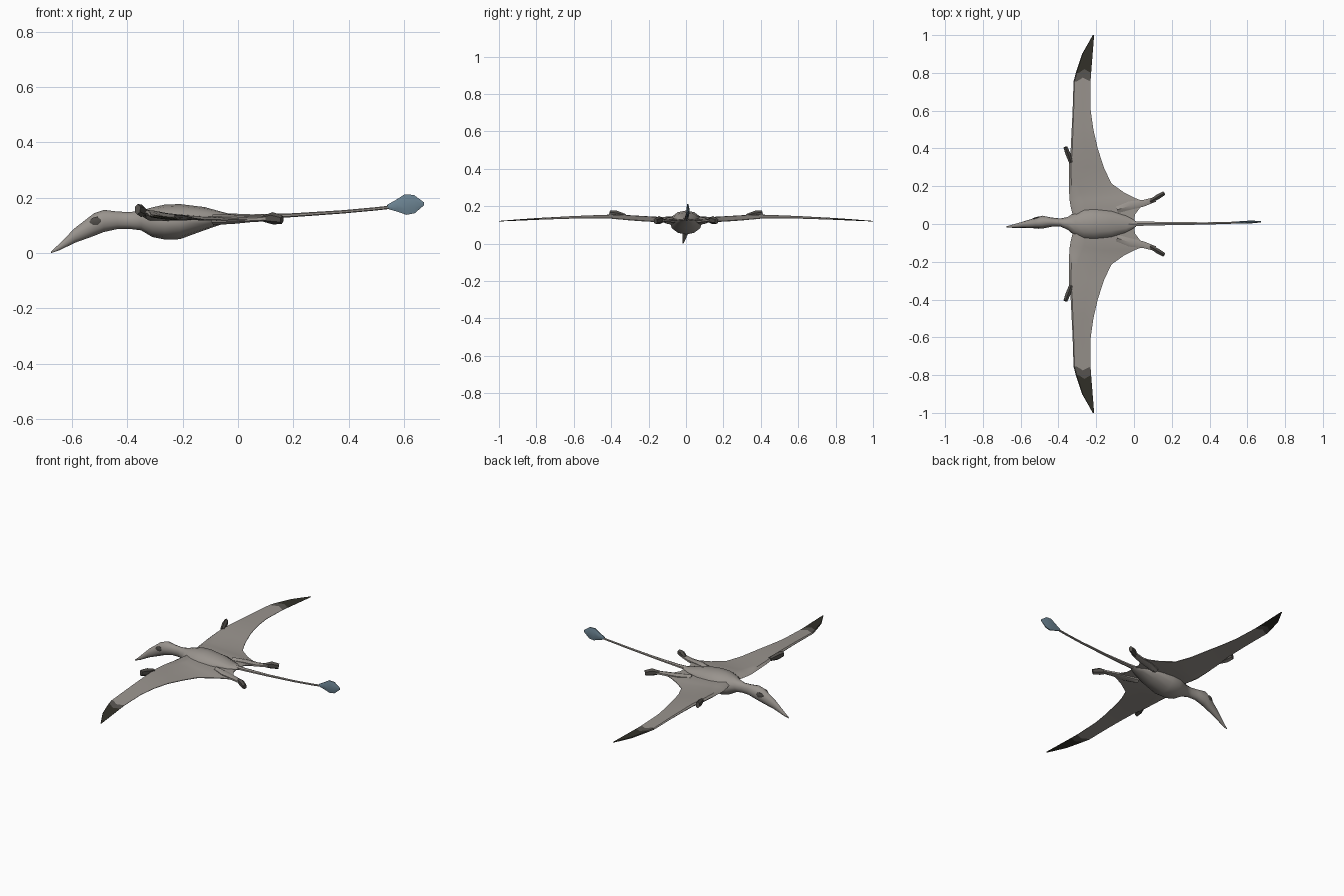
import bpy, bmesh, math
from mathutils import Vector


def material(name, rgb):
    m = bpy.data.materials.new(name)
    m.diffuse_color = (*rgb, 1)
    return m


SKIN = material("warm grey skin", (0.32, 0.295, 0.27))
BAND = material("dark grey band", (0.10, 0.093, 0.083))
TIP = material("black brown tip", (0.032, 0.030, 0.022))
CLAW = material("dark grey claw", (0.085, 0.078, 0.07))
BLUE = material("blue grey vane", (0.15, 0.23, 0.29))


def loft(name, rings, mats, mirror=False, rule=None, angle=40):
    """Skin a list of equal-sized vertex rings and cap both ends."""
    bm = bmesh.new()
    loops = [[bm.verts.new(p) for p in r] for r in rings]
    n = len(rings[0])
    for a, b in zip(loops, loops[1:]):
        for i in range(n):
            j = (i + 1) % n
            bm.faces.new((a[i], a[j], b[j], b[i]))
    bm.faces.new(loops[0][::-1])
    bm.faces.new(loops[-1])
    bmesh.ops.recalc_face_normals(bm, faces=bm.faces)
    if rule:
        for f in bm.faces:
            f.material_index = rule(f.calc_center_median())
    me = bpy.data.meshes.new(name)
    bm.to_mesh(me)
    bm.free()
    ob = bpy.data.objects.new(name, me)
    bpy.context.collection.objects.link(ob)
    for m in mats:
        me.materials.append(m)
    bpy.ops.object.select_all(action='DESELECT')
    ob.select_set(True)
    bpy.context.view_layer.objects.active = ob
    bpy.ops.object.shade_smooth_by_angle(angle=math.radians(angle))
    if mirror:
        mod = ob.modifiers.new("mirror", 'MIRROR')
        mod.use_axis = (False, True, False)
    return ob


def tube(name, path, mat, sides=6, mirror=False, angle=40):
    """Path rows: x, y, z, half width, half height."""
    pts = [Vector(p[:3]) for p in path]
    rings = []
    for i, (p, row) in enumerate(zip(pts, path)):
        d = (pts[min(i + 1, len(pts) - 1)] - pts[max(i - 1, 0)]).normalized()
        side = Vector((0, 0, 1)).cross(d).normalized()
        up = d.cross(side)
        turn = [2 * math.pi * (k + 0.5) / sides for k in range(sides)]
        rings.append([p + side * row[3] * math.cos(t) + up * row[4] * math.sin(t)
                      for t in turn])
    return loft(name, rings, [mat], mirror, angle=angle)


# Body, neck and head: x, centre y, bottom z, top z, half width
body = [(-0.675, -0.015, 0.000, 0.006, 0.003), (-0.645, -0.012, 0.010, 0.034, 0.008),
        (-0.59, -0.004, 0.037, 0.090, 0.016), (-0.52, 0.006, 0.062, 0.144, 0.028),
        (-0.485, 0.010, 0.076, 0.156, 0.034), (-0.435, 0.010, 0.087, 0.150, 0.024),
        (-0.39, 0.008, 0.087, 0.148, 0.021), (-0.35, 0.003, 0.082, 0.154, 0.034),
        (-0.31, 0, 0.058, 0.165, 0.066), (-0.265, 0, 0.049, 0.175, 0.085),
        (-0.21, 0, 0.050, 0.177, 0.087), (-0.12, 0, 0.083, 0.166, 0.072),
        (-0.04, 0, 0.110, 0.144, 0.045), (0.01, 0, 0.122, 0.138, 0.015)]
rings = []
for x, cy, lo, hi, w in body:
    turn = [2 * math.pi * k / 12 for k in range(12)]
    rings.append([(x, cy + w * math.cos(t), (lo + hi) / 2 + (hi - lo) / 2 * math.sin(t))
                  for t in turn])
loft("body_and_head", rings, [SKIN], angle=60)

# Eyes
for s in (-1, 1):
    tube("eye", [(-0.536, 0.004 + s * 0.0235, 0.112, 0.002, 0.003),
                 (-0.525, 0.005 + s * 0.0255, 0.114, 0.004, 0.014),
                 (-0.508, 0.007 + s * 0.0285, 0.117, 0.004, 0.016),
                 (-0.495, 0.008 + s * 0.0305, 0.117, 0.002, 0.004)], CLAW, 8)

# Wing membrane: y, leading x, trailing x, leading z, trailing z, arm thickness
wing = [(0.0, -0.32, 0.0, 0.130, 0.127, 0.030), (0.05, -0.325, 0.005, 0.130, 0.125, 0.030),
        (0.09, -0.335, 0.035, 0.130, 0.122, 0.030), (0.12, -0.34, 0.05, 0.130, 0.120, 0.028),
        (0.14, -0.342, 0.0, 0.130, 0.119, 0.027), (0.165, -0.343, -0.05, 0.132, 0.118, 0.026),
        (0.215, -0.345, -0.12, 0.136, 0.120, 0.024), (0.30, -0.345, -0.16, 0.142, 0.126, 0.022),
        (0.40, -0.335, -0.192, 0.146, 0.135, 0.020), (0.50, -0.330, -0.215, 0.144, 0.137, 0.016),
        (0.60, -0.325, -0.229, 0.141, 0.135, 0.014), (0.755, -0.32, -0.23, 0.134, 0.130, 0.011),
        (0.80, -0.308, -0.227, 0.132, 0.128, 0.010), (0.90, -0.275, -0.219, 0.126, 0.124, 0.007),
        (1.0, -0.218, -0.211, 0.120, 0.120, 0.003)]
section = [(0, 0), (0.06, 0.5), (0.2, 0.5), (0.55, 0.22), (1, 0.08),
           (1, -0.08), (0.55, -0.18), (0.2, -0.4), (0.06, -0.45)]
rings = []
for y, xl, xt, zl, zt, th in wing:
    zig = 0.02 if y in (0.755, 0.80) else 0      # jagged colour border
    rings.append([(xl + (xt - xl) * u, y + (zig if u == 0.55 else 0),
                   zl + (zt - zl) * u + th * v) for u, v in section])
# root cap sits on the mirror plane inside the body
loft("wings", rings, [SKIN, BAND, TIP], mirror=True,
     rule=lambda c: 2 if c.y > 0.82 else 1 if c.y > 0.75 else 0)

# Legs and feet
tube("legs", [(-0.09, 0.075, 0.122, 0.020, 0.020), (-0.02, 0.098, 0.122, 0.026, 0.017),
              (0.05, 0.110, 0.122, 0.020, 0.010), (0.112, 0.130, 0.124, 0.015, 0.009)],
     SKIN, 6, True)
tube("feet", [(0.085, 0.118, 0.124, 0.011, 0.009), (0.125, 0.143, 0.126, 0.015, 0.022),
              (0.159, 0.163, 0.120, 0.012, 0.016)], CLAW, 6, True, 30)

# Small hands on the leading edge
tube("hands", [(-0.333, 0.325, 0.147, 0.012, 0.012), (-0.350, 0.372, 0.153, 0.015, 0.023),
               (-0.363, 0.407, 0.158, 0.012, 0.019)], CLAW, 6, True, 30)

# Tail
tube("tail", [(-0.05, 0.0, 0.131, 0.018, 0.013), (0.05, 0.002, 0.131, 0.013, 0.009),
              (0.2, 0.002, 0.137, 0.009, 0.007), (0.38, 0.003, 0.149, 0.007, 0.006),
              (0.50, 0.006, 0.160, 0.006, 0.006), (0.57, 0.009, 0.168, 0.006, 0.006)], SKIN, 6)

# Upright leaf-shaped vane at the tail end
tube("tail_vane", [(0.54, 0.008, 0.167, 0.006, 0.008), (0.575, 0.009, 0.171, 0.007, 0.024),
                   (0.605, 0.010, 0.175, 0.008, 0.040), (0.637, 0.011, 0.177, 0.007, 0.036),
                   (0.673, 0.012, 0.178, 0.003, 0.005)], BLUE, 8)
